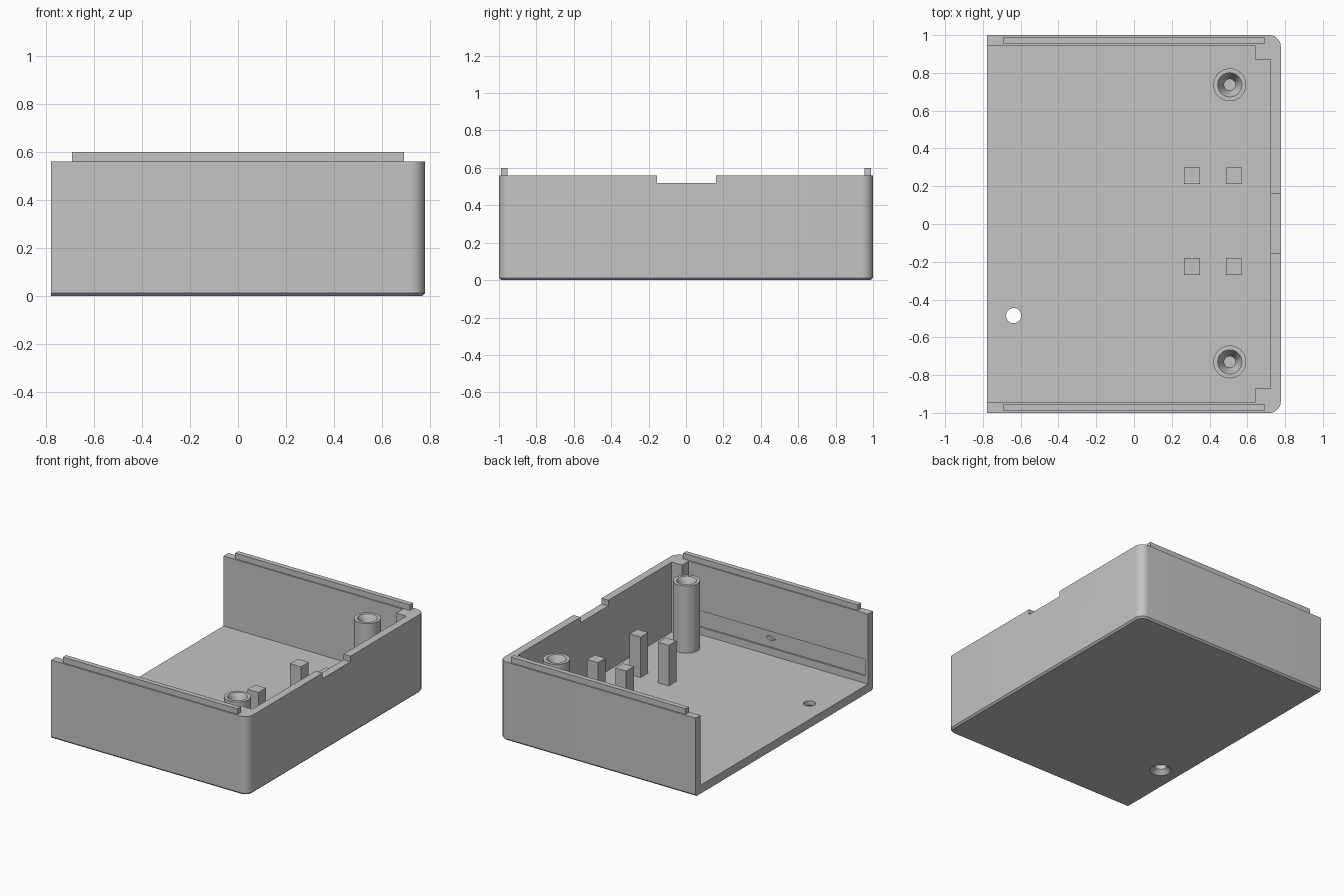
import bpy
import bmesh
from math import cos, sin, pi, radians

default = bpy.data.objects.get("Cube")
if default:
    bpy.data.objects.remove(default, do_unlink=True)

HALF_X, HALF_Y, RIM, FLOOR, WALL = 0.777, 1.0, 0.56, 0.06, 0.055

grey = bpy.data.materials.new("plain grey")
grey.use_nodes = True
colour = (0.55, 0.55, 0.55, 1)
grey.diffuse_color = colour
grey.node_tree.nodes["Principled BSDF"].inputs["Base Color"].default_value = colour


def loft(name, rings):
    """Skin a list of equal-length point rings and cap both ends."""
    bm = bmesh.new()
    loops = [[bm.verts.new(p) for p in ring] for ring in rings]
    for a, b in zip(loops, loops[1:]):
        for i in range(len(a)):
            j = (i + 1) % len(a)
            bm.faces.new((a[i], a[j], b[j], b[i]))
    bm.faces.new(loops[0][::-1])
    bm.faces.new(loops[-1])
    bmesh.ops.recalc_face_normals(bm, faces=bm.faces)
    mesh = bpy.data.meshes.new(name)
    bm.to_mesh(mesh)
    bm.free()
    mesh.materials.append(grey)
    obj = bpy.data.objects.new(name, mesh)
    bpy.context.collection.objects.link(obj)
    return obj


def prism(name, outline, z0, z1):
    return loft(name, [[(x, y, z) for x, y in outline] for z in (z0, z1)])


def box(name, x0, x1, y0, y1, z0, z1):
    return prism(name, [(x0, y0), (x1, y0), (x1, y1), (x0, y1)], z0, z1)


def revolve(name, x, y, profile, sides=40):
    turns = [2 * pi * i / sides for i in range(sides)]
    return loft(name, [[(x + r * cos(t), y + r * sin(t), z) for t in turns]
                       for r, z in profile])


def smooth(obj):
    bpy.ops.object.select_all(action="DESELECT")
    obj.select_set(True)
    bpy.context.view_layer.objects.active = obj
    bpy.ops.object.shade_smooth_by_angle(angle=radians(30))


def cut(obj, cutter):
    cutter.hide_render = True
    mod = obj.modifiers.new("cut", "BOOLEAN")
    mod.operation, mod.solver, mod.object = "DIFFERENCE", "EXACT", cutter
    bpy.context.view_layer.objects.active = obj
    bpy.ops.object.modifier_apply(modifier=mod.name)
    bpy.data.objects.remove(cutter, do_unlink=True)


def shell_outline(inset, z, steps=10):
    """Square at the open end, rounded at the closed end."""
    r = 0.06 - inset
    cx, cy = HALF_X - 0.06, HALF_Y - 0.06
    arc = [pi / 2 * i / steps for i in range(steps + 1)]
    low = [(cx + r * sin(t), -cy - r * cos(t), z) for t in arc]
    high = [(x, -y, z) for x, y, z in reversed(low)]
    return ([(-HALF_X, inset - HALF_Y, z)] + low + high
            + [(-HALF_X, HALF_Y - inset, z)])


# Shell with a chamfered bottom edge
shell = loft("shell", [shell_outline(0.012, 0), shell_outline(0, 0.012),
                       shell_outline(0, RIM)])

# Cavity open on one end, leaving a block in both closed corners
side, end = HALF_Y - WALL, HALF_X - WALL
half = [(-1, -side), (0.64, -side), (0.64, -0.87), (end, -0.87)]
cavity = half + [(x, -y) for x, y in reversed(half)]
cut(shell, prism("cavity_cutter", cavity, FLOOR, 1))

# Notch in the end wall, and the countersunk floor hole
cut(shell, box("notch_cutter", 0.7, 0.9, -0.155, 0.16, 0.52, 1))
cut(shell, revolve("hole_cutter", -0.637, -0.485,
                   [(0.08, -0.01), (0.04, 0.03), (0.04, 0.1)]))

# Shallow recess inside one side wall, with a small blind slot
cut(shell, box("recess_cutter", -0.754, 0.62, -side - 0.012, -0.9, 0.113, 0.23))
slot = [[(0.035 * cos(pi * i / 12), y, 0.176 + 0.014 * sin(pi * i / 12))
         for i in range(24)] for y in (-0.975, -0.9)]
cut(shell, loft("slot_cutter", slot))
smooth(shell)

# Locating lips on top of the side walls
for name, y in (("front_lip", -0.972), ("back_lip", 0.972)):
    box(name, -0.69, 0.69, y - 0.018, y + 0.018, RIM - 0.01, 0.6)

# Screw bosses with a countersunk bore
for name, y in (("front_screw_boss", -0.73), ("back_screw_boss", 0.737)):
    boss = revolve(name, 0.507, y, [(0.087, 0.05), (0.087, 0.54), (0.064, 0.54),
                                    (0.03, 0.48), (0.03, 0.1)])
    smooth(boss)

# Four square board posts
for row, y in (("front", -0.226), ("back", 0.255)):
    for place, x in (("inner", 0.307), ("outer", 0.53)):
        box(f"{row}_{place}_post", x - 0.043, x + 0.043,
            y - 0.043, y + 0.043, 0.05, 0.35)
